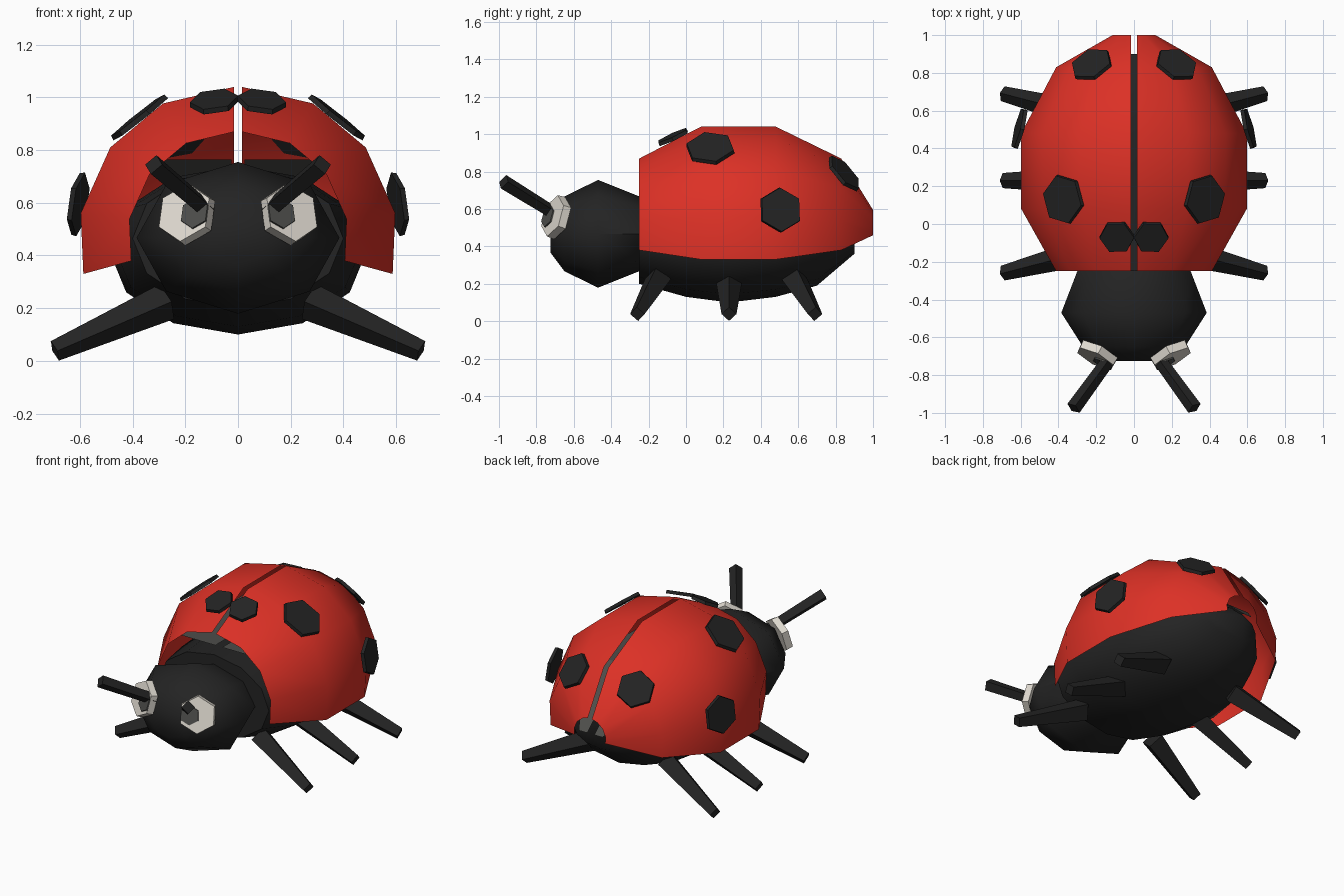
import bpy, bmesh, math
from mathutils import Vector

if "Cube" in bpy.data.objects:
    bpy.data.objects.remove(bpy.data.objects["Cube"])


def material(name, rgb):
    m = bpy.data.materials.new(name)
    m.diffuse_color = (*rgb, 1)
    m.use_nodes = True
    m.node_tree.nodes["Principled BSDF"].inputs["Base Color"].default_value = m.diffuse_color
    return m


RED = material("shell_red", (0.72, 0.03, 0.019))
BLACK = material("matte_black", (0.017, 0.017, 0.017))
WHITE = material("eye_white", (0.75, 0.71, 0.64))
GREY = material("smoky_grey", (0.075, 0.075, 0.07))


def finish(name, bm, mat, smooth=None, centre=None):
    """Turn a bmesh into an object; smooth is the sharp-edge angle in degrees."""
    bmesh.ops.recalc_face_normals(bm, faces=bm.faces)
    if centre is not None:  # open surfaces: make normals face away from centre
        if sum(f.normal.dot(f.calc_center_median() - centre) for f in bm.faces) < 0:
            bmesh.ops.reverse_faces(bm, faces=bm.faces)
    me = bpy.data.meshes.new(name)
    bm.to_mesh(me)
    bm.free()
    me.materials.append(mat)
    ob = bpy.data.objects.new(name, me)
    bpy.context.collection.objects.link(ob)
    if smooth:
        for p in me.polygons:
            p.use_smooth = True
        me.set_sharp_from_angle(angle=math.radians(smooth))
    return ob


def bridge(bm, rings, closed):
    for a, b in zip(rings, rings[1:]):
        n = len(a)
        for i in range(n if closed else n - 1):
            j = (i + 1) % n
            bm.faces.new((a[i], a[j], b[j], b[i]))


def loft(name, sections, mat, sides=8):
    """Closed rounded form from elliptical sections (y, half width, mid z, half height)."""
    bm = bmesh.new()
    rings = []
    for y, rx, zc, rz in sections:
        rings.append([bm.verts.new((rx * math.sin(math.tau * i / sides), y,
                                    zc + rz * math.cos(math.tau * i / sides)))
                      for i in range(sides)])
    bridge(bm, rings, True)
    bm.faces.new(rings[0])
    bm.faces.new(rings[-1])
    return finish(name, bm, mat, 55)


def hex_plate(name, centre, normal, radius, depth, mat, turn=0):
    """Thin six-sided plate facing along normal."""
    bm = bmesh.new()
    bmesh.ops.create_cone(bm, cap_ends=True, segments=6, radius1=radius,
                          radius2=radius * 0.97, depth=depth)
    n = Vector(normal).normalized()
    side = Vector((0, 0, 1)).cross(n).normalized()
    up = n.cross(side)
    for v in bm.verts:
        x, y, z = v.co
        c, s = math.cos(turn), math.sin(turn)
        v.co = Vector(centre) + side * (c * x - s * y) + up * (s * x + c * y) + n * z
    return finish(name, bm, mat)


def bar(name, a, b, ra, rb, mat):
    """Tapered four-sided rod from a to b."""
    a, b = Vector(a), Vector(b)
    q = (b - a).to_track_quat('Z', 'Y')
    bm = bmesh.new()
    bmesh.ops.create_cone(bm, cap_ends=True, segments=4, radius1=ra, radius2=rb,
                          depth=(b - a).length)
    for v in bm.verts:
        v.co = (a + b) / 2 + q @ v.co
    return finish(name, bm, mat)


# Body and head
loft("body", [(-0.25, 0.40, 0.465, 0.265), (0.0, 0.47, 0.43, 0.30), (0.23, 0.49, 0.42, 0.32),
              (0.48, 0.465, 0.43, 0.30), (0.70, 0.37, 0.44, 0.25), (0.90, 0.19, 0.46, 0.10)],
     BLACK, 12)
loft("head", [(-0.725, 0.14, 0.467, 0.10), (-0.65, 0.27, 0.467, 0.20),
              (-0.47, 0.385, 0.467, 0.288), (-0.25, 0.30, 0.467, 0.20)], BLACK)

# Half profile of a wing case, scaled along the length
PROFILE = [(0, 0.55), (0.285, 0.487), (0.485, 0.32), (0.597, 0.07), (0.587, -0.16)]
LENGTHS = [(-0.25, 0.69), (0.08, 1.0), (0.48, 1.0), (0.83, 0.69), (1.0, 0.19)]

for s, tag in ((1, "right"), (-1, "left")):
    # Wing case
    bm = bmesh.new()
    rings = [[bm.verts.new((s * max(0.015, px * k), y, 0.49 + pz * k)) for px, pz in PROFILE]
             for y, k in LENGTHS]
    bridge(bm, rings, False)
    finish("wing_case_" + tag, bm, RED, 60, Vector((0, 0.28, 0.3)))

    # Folded inner wing
    bm = bmesh.new()
    rows = [[bm.verts.new((s * x, y, z)) for x in (0.025, w)]
            for y, z, w in ((-0.2, 0.765, 0.28), (0.55, 0.765, 0.30),
                            (0.82, 0.64, 0.2), (0.99, 0.49, 0.085))]
    bridge(bm, rows, False)
    finish("inner_wing_" + tag, bm, GREY)

    # Spots on the wing case: centre, facing, radius, turn
    spots = [((0.09, -0.07, 0.985), (0.12, -0.42, 0.9), 0.095, 0.2),
             ((0.375, 0.13, 0.925), (0.62, -0.05, 0.78), 0.135, 0.3),
             ((0.607, 0.505, 0.595), (0.95, 0.24, 0.14), 0.122, 0),
             ((0.225, 0.845, 0.79), (0.33, 0.70, 0.63), 0.118, 0.15)]
    for i, ((x, y, z), (nx, ny, nz), r, t) in enumerate(spots):
        hex_plate(f"spot_{tag}_{i + 1}", (s * x, y, z), (s * nx, ny, nz), r, 0.02, BLACK, s * t)

    # Eye and pupil
    eye_n = Vector((s * 0.44, -0.85, 0.28)).normalized()
    eye_c = Vector((s * 0.195, -0.695, 0.557))
    hex_plate("eye_" + tag, eye_c, eye_n, 0.118, 0.045, WHITE)
    hex_plate("pupil_" + tag, eye_c + eye_n * 0.026 + Vector((s * -0.042, -0.022, -0.004)),
              eye_n, 0.062, 0.009, GREY)

    # Antenna
    bar("antenna_" + tag, (s * 0.12, -0.70, 0.575), (s * 0.32, -0.975, 0.745), 0.035, 0.04, BLACK)

    # Legs
    for part, y0, y1 in (("front", -0.15, -0.26), ("middle", 0.23, 0.23), ("rear", 0.58, 0.69)):
        bar(f"{part}_leg_{tag}", (s * 0.27, y0, 0.225), (s * 0.695, y1, 0.038),
            0.072, 0.04, BLACK)
